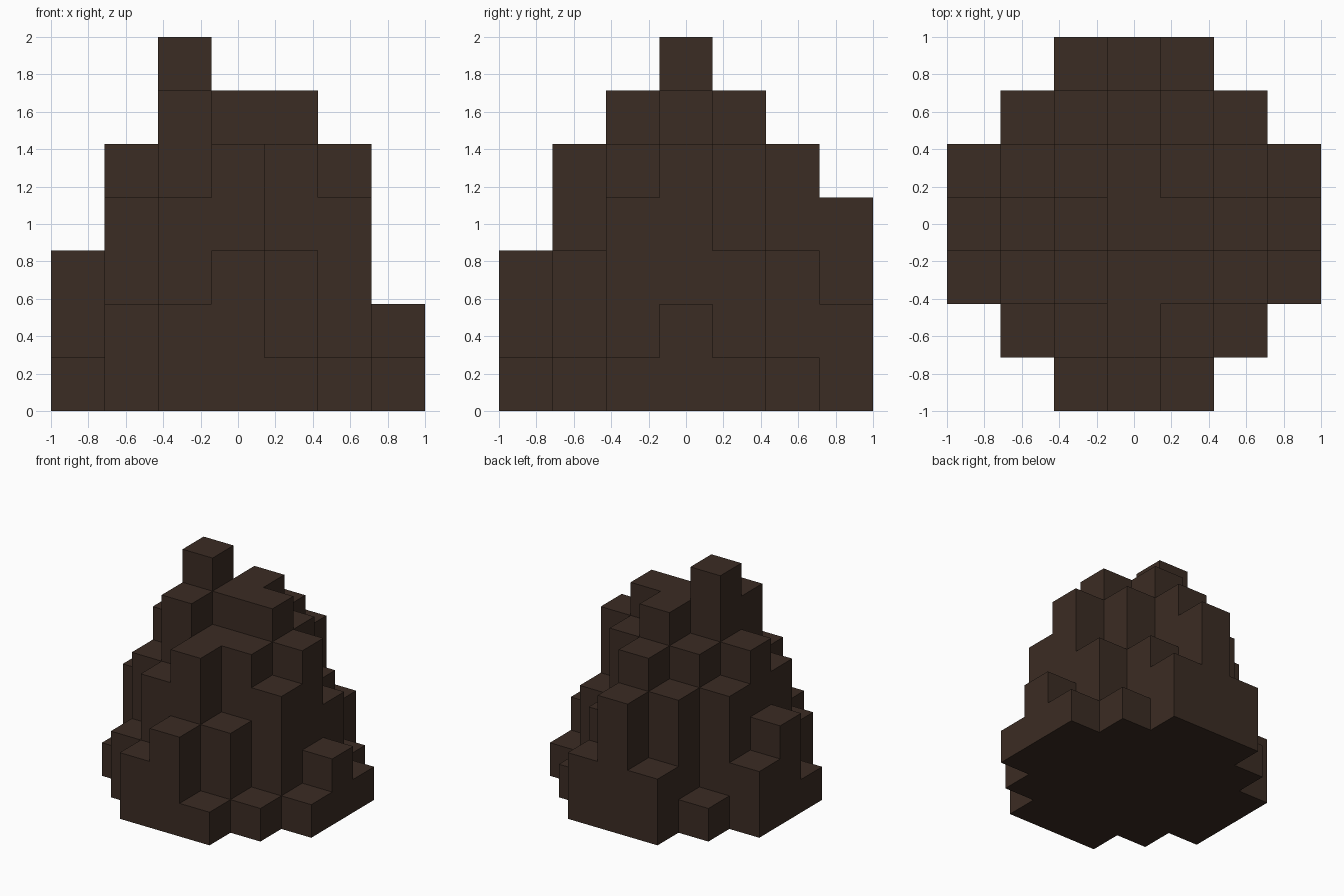
import bpy
import bmesh
from mathutils import Vector

cube = bpy.data.objects.get("Cube")
if cube:
    bpy.data.objects.remove(cube, do_unlink=True)

# Block heights of the mound, one row per step from front to back
HEIGHTS = ["0023100",
           "0245310",
           "1465541",
           "3576652",
           "2456531",
           "0145310",
           "0024200"]
COUNT = len(HEIGHTS)
CELL = 2 / COUNT


def filled(x, y, z):
    inside = 0 <= x < COUNT and 0 <= y < COUNT
    return inside and 0 <= z < int(HEIGHTS[y][x])


def add_side(bm, centre, axis, sign):
    """Add one outward-facing square of a block."""
    normal, u, v = Vector(), Vector(), Vector()
    normal[axis] = sign
    u[(axis + 1) % 3] = 1
    v[(axis + 2) % 3] = sign
    corners = [(-1, -1), (1, -1), (1, 1), (-1, 1)]
    bm.faces.new([bm.verts.new((centre + (normal + u * a + v * b) / 2) * CELL)
                  for a, b in corners])


# Outer skin of the stacked blocks
bm = bmesh.new()
for y in range(COUNT):
    for x in range(COUNT):
        for z in range(int(HEIGHTS[y][x])):
            centre = Vector((x + 0.5 - COUNT / 2, y + 0.5 - COUNT / 2, z + 0.5))
            for axis in range(3):
                for sign in (-1, 1):
                    neighbour = [x, y, z]
                    neighbour[axis] += sign
                    if not filled(*neighbour):
                        add_side(bm, centre, axis, sign)
bmesh.ops.remove_doubles(bm, verts=bm.verts, dist=0.001)

mesh = bpy.data.meshes.new("block_mound")
bm.to_mesh(mesh)
bm.free()

# Dark brown earth
color = (0.044, 0.025, 0.017, 1)
earth = bpy.data.materials.new("dark_brown")
earth.use_nodes = True
earth.diffuse_color = color
shader = next(n for n in earth.node_tree.nodes if n.type == "BSDF_PRINCIPLED")
shader.inputs["Base Color"].default_value = color
shader.inputs["Roughness"].default_value = 0.9
mesh.materials.append(earth)

mound = bpy.data.objects.new("block_mound", mesh)
bpy.context.collection.objects.link(mound)
